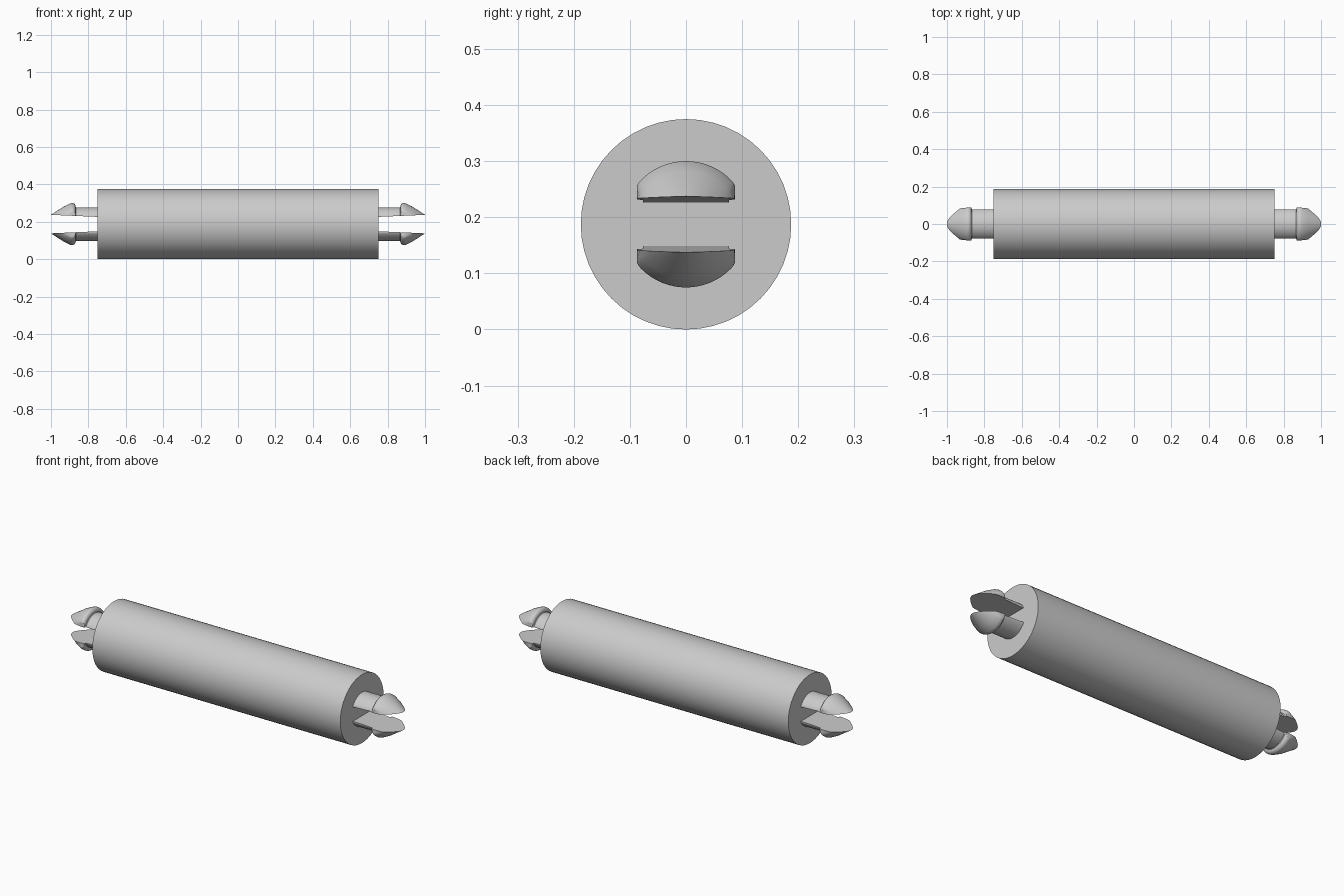
import bpy, bmesh, math
from mathutils import Vector, Matrix

if "Cube" in bpy.data.objects:
    bpy.data.objects.remove(bpy.data.objects["Cube"])

R = 0.1875  # body radius, also height of the axis

grey = bpy.data.materials.new("light_grey")
grey.diffuse_color = (0.6, 0.6, 0.6, 1)
grey.use_nodes = True
grey.node_tree.nodes["Principled BSDF"].inputs["Base Color"].default_value = grey.diffuse_color


def finish(bm, name):
    bmesh.ops.recalc_face_normals(bm, faces=bm.faces)
    mesh = bpy.data.meshes.new(name)
    bm.to_mesh(mesh)
    bm.free()
    mesh.materials.append(grey)
    ob = bpy.data.objects.new(name, mesh)
    bpy.context.collection.objects.link(ob)
    bpy.ops.object.select_all(action='DESELECT')
    ob.select_set(True)
    bpy.context.view_layer.objects.active = ob
    bpy.ops.object.shade_smooth_by_angle(angle=math.radians(30))
    return ob


# Main barrel lying along x
bm = bmesh.new()
bmesh.ops.create_cone(bm, cap_ends=True, segments=48, radius1=R, radius2=R, depth=1.5,
                      matrix=Matrix.Translation((0, 0, R)) @ Matrix.Rotation(math.pi / 2, 4, 'Y'))
finish(bm, "barrel")

# Snap prong: (x, radius) profile of stem and barbed head
PROFILE = [(0.74, 0), (0.74, 0.09), (0.865, 0.09), (0.8685, 0.093), (0.87, 0.102),
           (0.874, 0.108), (0.881, 0.1118), (0.888, 0.1125), (0.897, 0.1105),
           (0.93, 0.095), (1.0, 0.05), (1.0, 0)]


def prong(name, sx, sz):
    bm = bmesh.new()
    pts = [bm.verts.new((x, 0, r)) for x, r in PROFILE]
    edges = [bm.edges.new(p) for p in zip(pts, pts[1:])]
    bmesh.ops.spin(bm, geom=pts + edges, cent=(0, 0, 0), axis=(1, 0, 0),
                   angle=2 * math.pi, steps=96)
    bmesh.ops.remove_doubles(bm, verts=bm.verts, dist=1e-5)
    # Flat flanks, narrower on the stem
    for v in bm.verts:
        lim = 0.077 if v.co.x < 0.867 else 0.087
        v.co.y = max(-lim, min(lim, v.co.y))
    # Slightly sloping flat inner face
    a, b = Vector((0.75, 0, 0.0385)), Vector((1.0, 0, 0.0495))
    d = b - a
    geom = bm.verts[:] + bm.edges[:] + bm.faces[:]
    cut = bmesh.ops.bisect_plane(bm, geom=geom, dist=1e-6, plane_co=a,
                                 plane_no=Vector((-d.z, 0, d.x)), clear_inner=True)
    rim = [e for e in cut["geom_cut"] if isinstance(e, bmesh.types.BMEdge)]
    bmesh.ops.contextual_create(bm, geom=rim)
    for v in bm.verts:
        v.co = Vector((v.co.x * sx, v.co.y, R + v.co.z * sz))
    finish(bm, name)


for sx, side in ((1, "right"), (-1, "left")):
    for sz, level in ((1, "upper"), (-1, "lower")):
        prong(f"{side}_{level}_prong", sx, sz)
